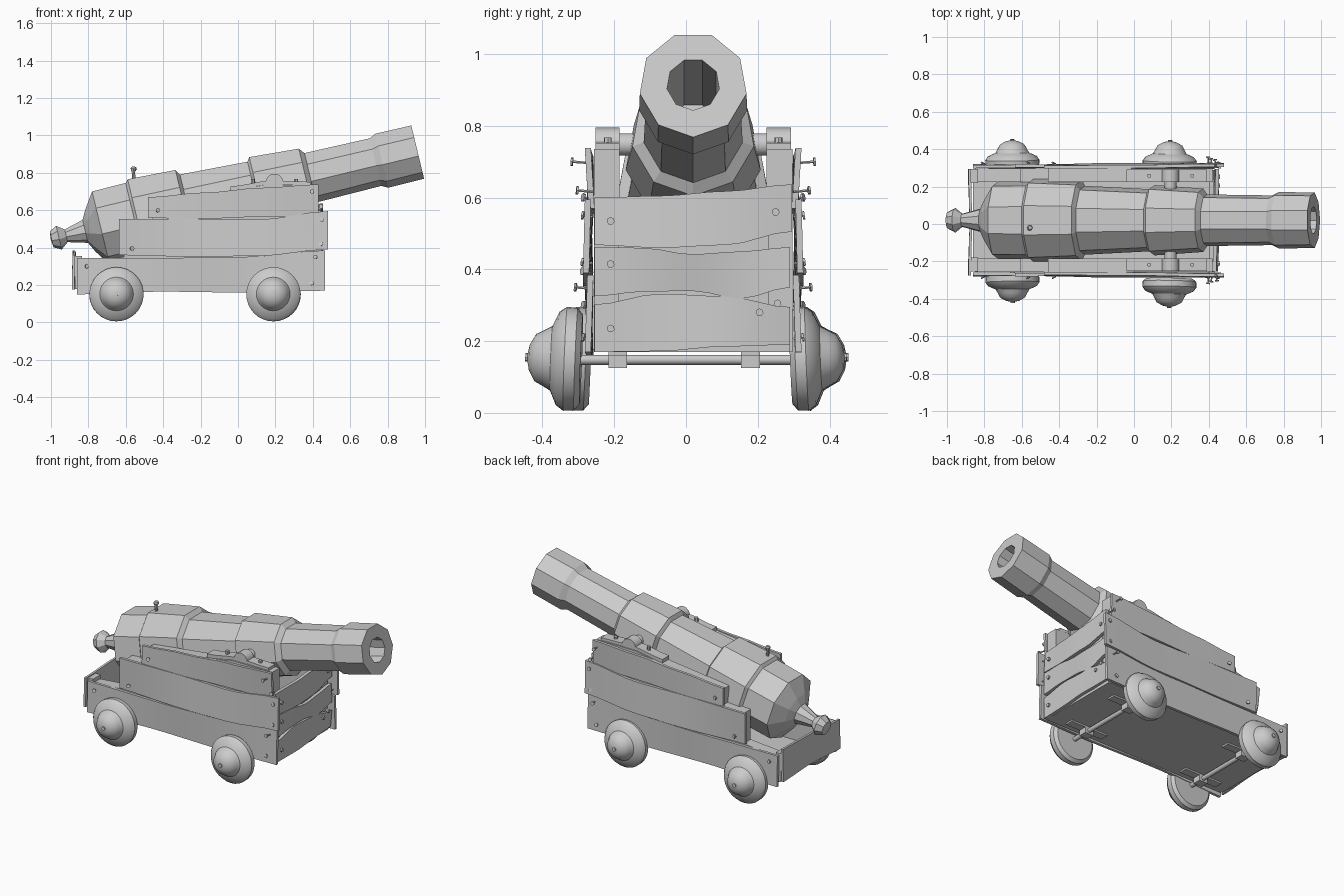
import bpy, bmesh, math, random
from mathutils import Matrix, Vector

random.seed(4)
if "Cube" in bpy.data.objects:
    bpy.data.objects.remove(bpy.data.objects["Cube"])

gray = bpy.data.materials.new("plain_gray")
gray.use_nodes = True
gray.diffuse_color = (0.6, 0.6, 0.6, 1)
gray.node_tree.nodes["Principled BSDF"].inputs["Base Color"].default_value = (0.6, 0.6, 0.6, 1)

MID = 0.02  # centre line of barrel and carriage


def finish(name, bm, smooth=None):
    bmesh.ops.recalc_face_normals(bm, faces=bm.faces)
    mesh = bpy.data.meshes.new(name)
    bm.to_mesh(mesh)
    bm.free()
    mesh.materials.append(gray)
    ob = bpy.data.objects.new(name, mesh)
    bpy.context.collection.objects.link(ob)
    if smooth:
        bpy.ops.object.select_all(action='DESELECT')
        ob.select_set(True)
        bpy.context.view_layer.objects.active = ob
        bpy.ops.object.shade_smooth_by_angle(angle=math.radians(smooth))
    return ob


def frame(origin, axis, up=(0, 0, 1)):
    """Matrix whose local z follows axis and local x is close to up."""
    z = Vector(axis).normalized()
    x = (Vector(up) - z * z.dot(Vector(up))).normalized()
    y = z.cross(x)
    m = Matrix((x, y, z)).transposed().to_4x4()
    m.translation = origin
    return m


def lathe(name, profile, sides, matrix, phase=0.0, smooth=None):
    """Turn (distance, radius) pairs around the local z axis."""
    bm = bmesh.new()
    rings = []
    for t, r in profile:
        if r == 0:
            rings.append([bm.verts.new((0, 0, t))] * sides)
        else:
            angles = [phase + math.tau * i / sides for i in range(sides)]
            rings.append([bm.verts.new((r * math.cos(a), r * math.sin(a), t)) for a in angles])
    for a, b in zip(rings, rings[1:]):
        for i in range(sides):
            j = (i + 1) % sides
            bm.faces.new(list(dict.fromkeys((a[i], a[j], b[j], b[i]))))
    bm.transform(matrix)
    return finish(name, bm, smooth)


def rod(name, start, end, radius, sides=12, smooth=40):
    d = Vector(end) - Vector(start)
    up = (1, 0, 0) if abs(d.normalized().x) < 0.9 else (0, 0, 1)
    return lathe(name, [(0, 0), (0, radius), (d.length, radius), (d.length, 0)],
                 sides, frame(start, d, up), smooth=smooth)


def box(name, lo, hi):
    bm = bmesh.new()
    bmesh.ops.create_cube(bm, size=1)
    for v in bm.verts:
        v.co = [l + (c + 0.5) * (h - l) for c, l, h in zip(v.co, lo, hi)]
    return finish(name, bm)


def sample(values, f):
    s = f * (len(values) - 1)
    i = min(int(s), len(values) - 2)
    k = s - i
    k = k * k * (3 - 2 * k)
    return values[i] * (1 - k) + values[i + 1] * k


def plank(name, along, ends, low, high, low_off, high_off, thick, steps=12):
    """Warped board; low/high edge heights and offsets are eased along its length."""
    bm = bmesh.new()
    rows = []
    for s in range(steps + 1):
        f = s / steps
        u = ends[0] + f * (ends[1] - ends[0])
        section = []
        for z, off in ((sample(low, f), sample(low_off, f)), (sample(high, f), sample(high_off, f))):
            pair = [(off, z), (off + thick, z)]
            section += pair if not section else pair[::-1]
        rows.append([bm.verts.new((u, o, z) if along == 'x' else (o, u, z)) for o, z in section])
    for a, b in zip(rows, rows[1:]):
        for i in range(4):
            j = (i + 1) % 4
            bm.faces.new((a[i], a[j], b[j], b[i]))
    bm.faces.new(rows[0])
    bm.faces.new(rows[-1])
    return finish(name, bm, 30)


def nail(name, base, tip):
    """Thin bent-out nail with a flat head."""
    rod(name, base, tip, 0.004, 6)
    d = (Vector(tip) - Vector(base)).normalized()
    rod(name + "_head", tip, Vector(tip) + d * 0.006, 0.012, 7)


# Barrel: nine-sided turned profile with a hollow bore
tilt = math.radians(13.5)
barrel_axis = Vector((math.cos(tilt), 0, math.sin(tilt)))
barrel = frame((0, MID, 0.685), barrel_axis)
lathe("barrel", [
    (-1.03, 0), (-1.025, 0.045), (-0.985, 0.067), (-0.945, 0.036), (-0.84, 0.065),
    (-0.815, 0.115), (-0.755, 0.21), (-0.57, 0.212), (-0.555, 0.23), (-0.295, 0.218),
    (-0.277, 0.187), (0.09, 0.168), (0.105, 0.191), (0.373, 0.172), (0.397, 0.14),
    (0.755, 0.135), (0.79, 0.153), (0.987, 0.151), (0.987, 0.074), (0.45, 0.074), (0.45, 0),
], 9, barrel, phase=math.pi)

# Vent pin on the breech
rod("vent_pin", (-0.555, -0.02, 0.74), (-0.56, -0.02, 0.815), 0.009, 8)
lathe("vent_pin_head", [(0, 0), (0, 0.012), (0.012, 0.017), (0.024, 0.01), (0.024, 0)],
      8, frame((-0.56, -0.02, 0.81), (0.2, 0, 1), (1, 0, 0)))

# Trunnion bar through the barrel
rod("trunnion", (0.195, MID - 0.25, 0.748), (0.195, MID + 0.25, 0.748), 0.032, 14)

# Carriage sides
for side, label in ((1, "left"), (-1, "right")):
    def y(v):
        return MID + side * v

    # Stepped inner cheek
    bm = bmesh.new()
    steps = [(-0.85, 0.17), (-0.85, 0.33), (-0.61, 0.35), (-0.61, 0.54), (-0.46, 0.55),
             (-0.46, 0.65), (-0.05, 0.70), (0.14, 0.735), (0.42, 0.735), (0.42, 0.17)]
    face = bm.faces.new([bm.verts.new((px, y(0.205), pz)) for px, pz in steps])
    out = bmesh.ops.extrude_face_region(bm, geom=[face])
    bmesh.ops.translate(bm, vec=(0, side * 0.072, 0),
                        verts=[g for g in out["geom"] if isinstance(g, bmesh.types.BMVert)])
    finish(label + "_cheek", bm)

    # Outer planks, lowest to highest
    t = side * 0.017
    plank(label + "_lower_plank", 'x', (-0.86, 0.465), (0.15, 0.165, 0.16, 0.17), (0.345, 0.345, 0.35, 0.385),
          [y(0.283), y(0.278), y(0.285)], [y(0.278), y(0.285), y(0.278)], t)
    plank(label + "_middle_plank", 'x', (-0.635, 0.48), (0.36, 0.352, 0.355, 0.39), (0.553, 0.555, 0.55, 0.595),
          [y(0.278), y(0.29), y(0.29)], [y(0.283), y(0.278), y(0.285)], t)
    plank(label + "_upper_plank", 'x', (-0.48, 0.43), (0.558, 0.555, 0.565, 0.57), (0.67, 0.695, 0.72, 0.738),
          [y(0.28), y(0.276), y(0.275)], [y(0.276), y(0.278), y(0.285)], t)

    # Iron strap and half-round cap over the trunnion
    inner, outer = sorted((y(0.205), y(0.272)))
    plank(label + "_strap", 'x', (-0.04, 0.39), (0.705, 0.738, 0.735), (0.728, 0.758, 0.752),
          [inner] * 2, [inner] * 2, outer - inner, 8)
    rod(label + "_trunnion_cap", (0.195, inner, 0.748), (0.195, outer, 0.748), 0.047, 16)
    for bx in (0.08, 0.31):
        rod(label + "_strap_bolt", (bx, y(0.238), 0.74), (bx, y(0.238), 0.768), 0.011, 7)

    # Rear corner post
    lo, hi = sorted((y(0.2), y(0.275)))
    box(label + "_rear_post", (-0.872, lo, 0.18), (-0.835, hi, 0.355))

    # Nails working loose from the plank ends
    for nx, nz, reach in ((0.40, 0.70, 0.335), (0.44, 0.62, 0.32), (0.45, 0.55, 0.305),
                          (0.45, 0.42, 0.305), (0.42, 0.35, 0.325), (0.40, 0.21, 0.303),
                          (-0.58, 0.395, 0.305), (-0.82, 0.30, 0.303), (-0.44, 0.60, 0.303)):
        nail(label + "_nail", (nx, y(0.28), nz - 0.004),
             (nx + random.uniform(-0.01, 0.015), y(reach), nz))

# Floor board
box("floor", (-0.86, MID - 0.27, 0.17), (0.43, MID + 0.27, 0.195))

# Front boards
ends = (MID - 0.275, MID + 0.27)
plank("front_lower_board", 'y', ends, (0.17, 0.172, 0.185, 0.19), (0.302, 0.332, 0.325, 0.295),
      [0.43, 0.435, 0.425], [0.43, 0.425, 0.435], 0.02)
plank("front_middle_board", 'y', ends, (0.325, 0.338, 0.34, 0.318, 0.35), (0.462, 0.46, 0.442, 0.45, 0.462),
      [0.43, 0.425, 0.435], [0.43, 0.44, 0.43], 0.02)
plank("front_upper_board", 'y', (ends[0], ends[1] + 0.005), (0.468, 0.46, 0.468, 0.505),
      (0.6, 0.605, 0.618, 0.637), [0.43, 0.44, 0.43], [0.42, 0.43, 0.435], 0.02)
box("front_backing", (0.405, MID - 0.21, 0.17), (0.425, MID + 0.21, 0.58))
for ny, nz in ((-0.21, 0.535), (-0.21, 0.415), (-0.21, 0.235), (0.205, 0.28), (0.255, 0.305), (0.25, 0.56)):
    rod("front_nail_head", (0.44, ny, nz), (0.46, ny, nz), 0.011, 7)

# Rear board
plank("rear_board", 'y', (MID - 0.295, MID + 0.275), (0.175, 0.185, 0.18), (0.36, 0.375, 0.385),
      [-0.888, -0.88, -0.888], [-0.885, -0.88, -0.885], 0.014)

# Axles, their brackets and the domed wheels
wheel = [(0, 0), (0, 0.125), (0.015, 0.143), (0.045, 0.145), (0.066, 0.13), (0.084, 0.09),
         (0.105, 0.078), (0.128, 0.066), (0.145, 0.035), (0.152, 0)]
for ax, label, spots in ((0.19, "front", (0.292, -0.292)), (-0.65, "rear", (0.297, -0.266))):
    rod(label + "_axle", (ax, -0.33, 0.148), (ax, 0.33, 0.148), 0.014, 12)
    for by in (-0.19, 0.18):
        box(label + "_axle_bracket", (ax - 0.03, by - 0.026, 0.125), (ax + 0.03, by + 0.026, 0.172))
        box(label + "_bracket_plate", (ax - 0.13, by - 0.026, 0.16), (ax + 0.13, by + 0.026, 0.172))
    for wy in spots:
        s = math.copysign(1, wy)
        lean = Vector((random.uniform(-0.03, 0.03), s, 0.04))
        lathe(label + "_wheel", wheel, 32, frame((ax, wy, 0.149), lean), smooth=35)
        hub = Vector((ax, wy, 0.149)) + lean.normalized() * 0.148
        rod(label + "_hub_pin", hub, hub + lean * 0.008, 0.012, 8)
